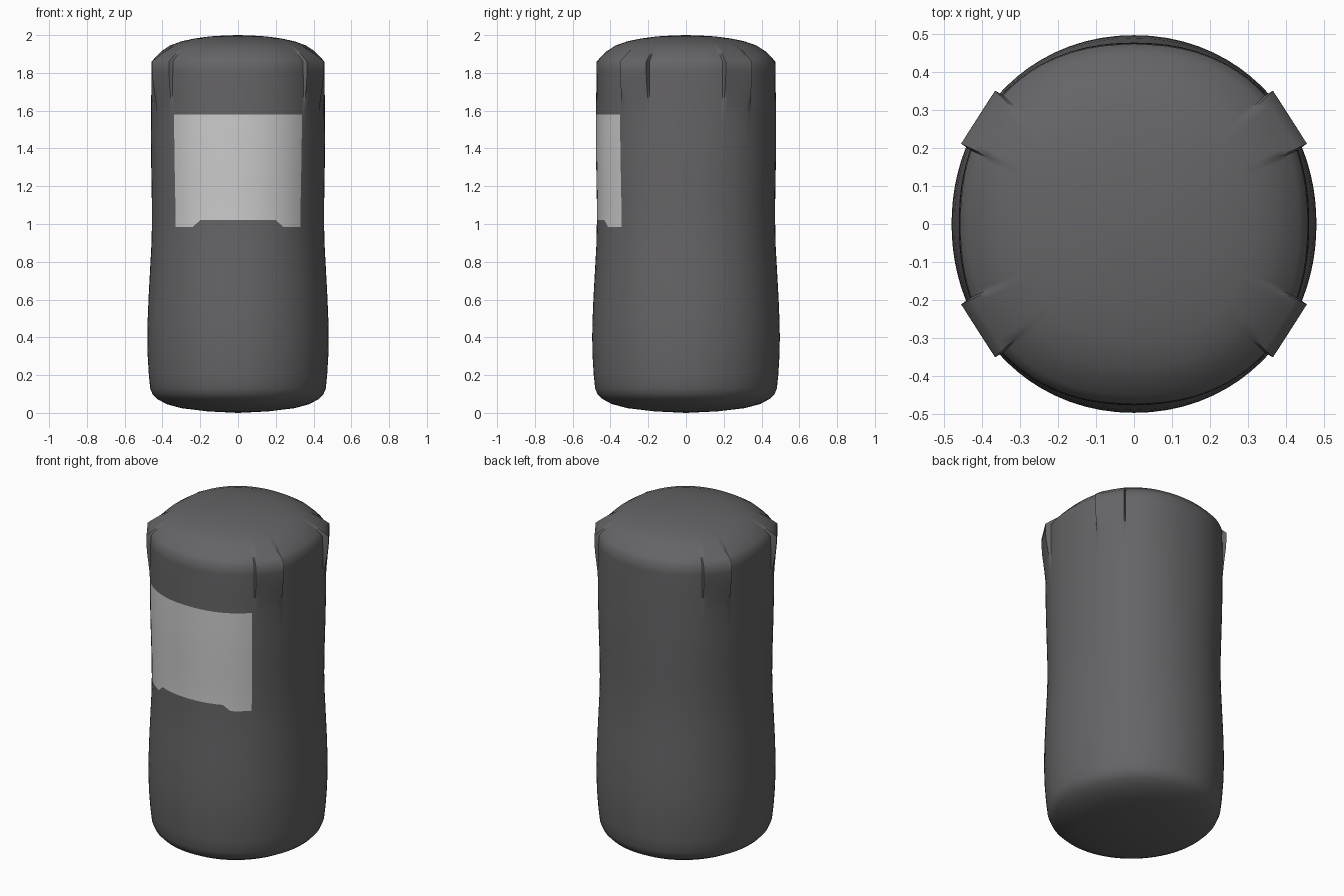
import bpy, bmesh, math

if "Cube" in bpy.data.objects:
    bpy.data.objects.remove(bpy.data.objects["Cube"])


def material(name, rgb):
    m = bpy.data.materials.new(name)
    m.diffuse_color = (*rgb, 1.0)
    m.use_nodes = True
    m.node_tree.nodes["Principled BSDF"].inputs["Base Color"].default_value = m.diffuse_color
    return m


# Side profile: half width in x, height
PROFILE = [
    (0.16, 0.008), (0.30, 0.025), (0.38, 0.047), (0.43, 0.075), (0.452, 0.098),
    (0.465, 0.13), (0.472, 0.20), (0.478, 0.30), (0.480, 0.40), (0.478, 0.50),
    (0.473, 0.62), (0.466, 0.75), (0.459, 0.88), (0.456, 0.985), (0.456, 1.10),
    (0.458, 1.22), (0.460, 1.34), (0.461, 1.46), (0.460, 1.58), (0.460, 1.64),
    (0.459, 1.70), (0.459, 1.76), (0.458, 1.81), (0.457, 1.86),
    (0.435, 1.885), (0.405, 1.915), (0.36, 1.945), (0.30, 1.967), (0.23, 1.982),
    (0.15, 1.993), (0.07, 1.998),
]
LABEL_LOW, LABEL_TOP = 0.985, 1.58
DEPTH = 1.035
LUG_START, LUG_END, LABEL_EDGE = 24.9, 43.8, 45.9

# Columns of one quadrant, placed so that lug and label edges are exact
quadrant = [0, 4, 8, 12, 16, 20, 23, 24.3, LUG_START, 27, 30, 34, 38, 41, LUG_END,
            44.5, LABEL_EDGE, 48, 52, 56, 60, 65, 70, 75, 80, 85, 90]
angles = sorted({round(b + s * q, 3) % 360 for q in quadrant
                 for b, s in ((0, 1), (180, -1), (180, 1), (360, -1))})


def folded(angle):
    """Mirror an angle into the first quadrant."""
    a = angle % 180
    return 180 - a if a > 90 else a


def body_radius(q, half_width, z):
    n = 2.0 + 0.25 * min(1.0, z / 1.7)
    t = math.radians(q)
    return ((math.cos(t) / half_width) ** n
            + (math.sin(t) / (half_width * DEPTH)) ** n) ** (-1 / n)


def lug_height(q):
    """How far the flat corner lug stands out from the rim."""
    if not LUG_START - 0.01 <= q <= LUG_END + 0.01:
        return 0.0
    (x0, y0), (x1, y1) = (0.455, 0.211), (0.365, 0.351)
    dx, dy = x1 - x0, y1 - y0
    t = math.radians(q)
    chord = (x0 * dy - y0 * dx) / (math.cos(t) * dy - math.sin(t) * dx)
    return max(0.0, chord - body_radius(q, 0.457, 1.86))


def lug_weight(z):
    if z <= 1.86:
        u = min(1.0, max(0.0, (z - 1.56) / 0.28))
        return u * u * (3 - 2 * u)
    return max(0.0, 1 - (z - 1.86) / 0.08)


grey = material("dark grey", (0.130, 0.126, 0.132))
pale = material("pale label grey", (0.60, 0.60, 0.60))

# Body shell with corner lugs and label faces
bm = bmesh.new()
rings = []
for half_width, z in PROFILE:
    ring = []
    for a in angles:
        q = folded(a)
        r = body_radius(q, half_width, z) + lug_height(q) * lug_weight(z)
        zz = z
        if z == LABEL_LOW and q >= 64:      # raised middle of the label's lower edge
            zz = 1.02
        t = math.radians(a)
        ring.append(bm.verts.new((r * math.cos(t), r * math.sin(t), zz)))
    rings.append(ring)

count = len(angles)
for k in range(len(rings) - 1):
    low, high = PROFILE[k][1], PROFILE[k + 1][1]
    for i in range(count):
        j = (i + 1) % count
        f = bm.faces.new((rings[k][i], rings[k][j], rings[k + 1][j], rings[k + 1][i]))
        middle = (angles[i] + (angles[j] or 360)) / 2
        on_front = middle > 180 and folded(middle) > LABEL_EDGE
        if on_front and low >= LABEL_LOW and high <= LABEL_TOP:
            f.material_index = 1

# Close bottom and top
bottom = bm.verts.new((0, 0, 0.0))
top = bm.verts.new((0, 0, 2.0))
for i in range(count):
    j = (i + 1) % count
    bm.faces.new((rings[0][j], rings[0][i], bottom))
    bm.faces.new((rings[-1][i], rings[-1][j], top))
bm.normal_update()

mesh = bpy.data.meshes.new("body")
bm.to_mesh(mesh)
bm.free()
mesh.materials.append(grey)
mesh.materials.append(pale)
body = bpy.data.objects.new("body", mesh)
bpy.context.collection.objects.link(body)
bpy.context.view_layer.objects.active = body
body.select_set(True)
bpy.ops.object.shade_smooth_by_angle(angle=math.radians(52))
